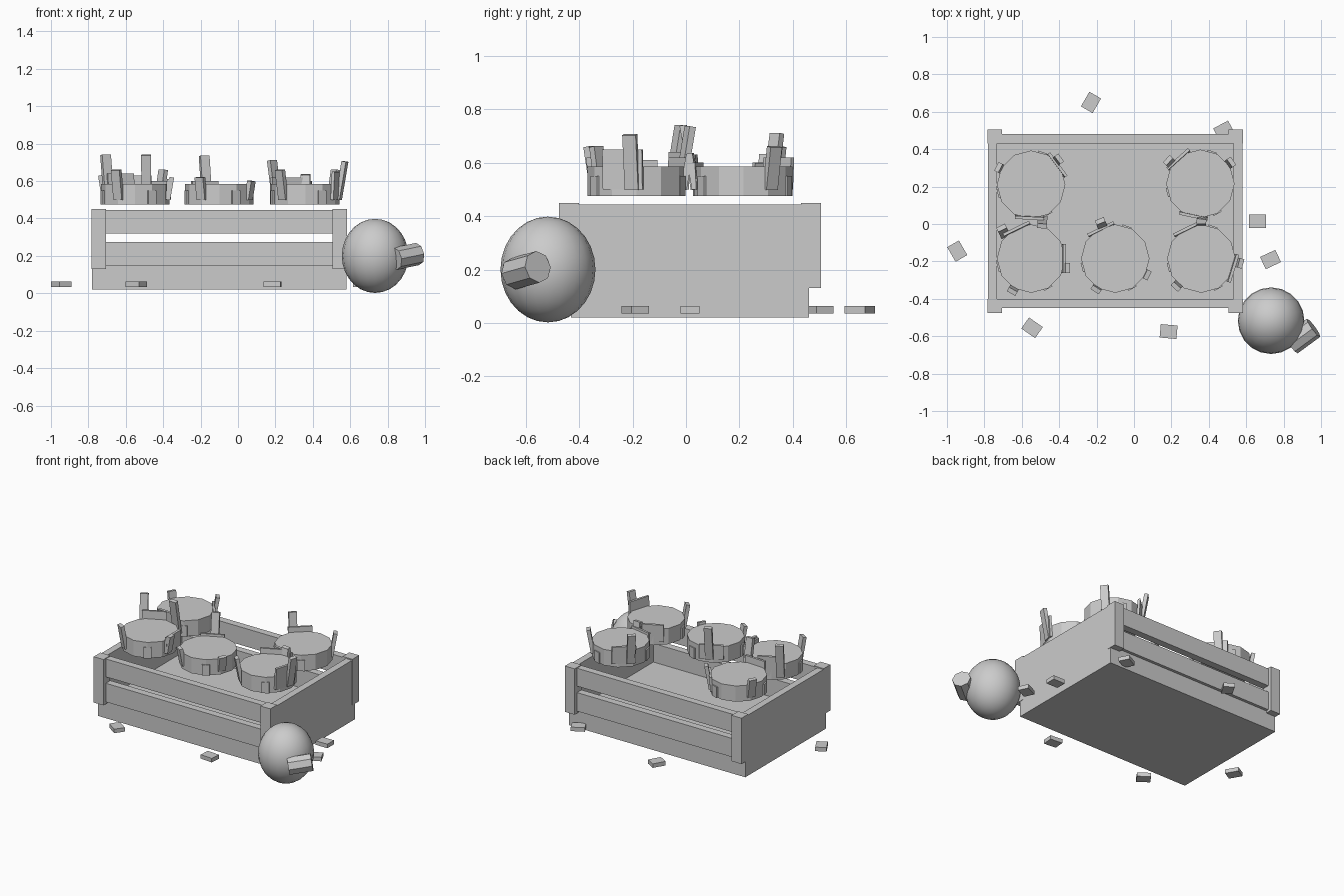
import bpy, math
from mathutils import Vector, Matrix

cube = bpy.data.objects.get("Cube")
if cube:
    bpy.data.objects.remove(cube, do_unlink=True)

grey = bpy.data.materials.new("plain_grey")
grey.use_nodes = True
grey.diffuse_color = (0.6, 0.6, 0.6, 1)
grey.node_tree.nodes["Principled BSDF"].inputs["Base Color"].default_value = (0.6, 0.6, 0.6, 1)


def finish(name):
    ob = bpy.context.object
    ob.name = name
    ob.data.materials.append(grey)
    return ob


def box(name, x0, x1, y0, y1, z0, z1):
    bpy.ops.mesh.primitive_cube_add(size=1, location=((x0 + x1) / 2, (y0 + y1) / 2, (z0 + z1) / 2))
    ob = finish(name)
    ob.scale = (x1 - x0, y1 - y0, z1 - z0)
    return ob


def plate(name, centre, angle, radius, shift, width, thick, z0, z1, lean):
    """Upright slab on a rim, leaning outwards; shift slides it along the rim."""
    bpy.ops.mesh.primitive_cube_add(size=1)
    ob = finish(name)
    height = (z1 - z0) / math.cos(math.radians(lean))
    ob.matrix_world = (Matrix.Translation((centre[0], centre[1], z0))
                       @ Matrix.Rotation(math.radians(angle), 4, 'Z')
                       @ Matrix.Translation((radius, shift, 0))
                       @ Matrix.Rotation(math.radians(lean), 4, 'Y')
                       @ Matrix.Diagonal((thick, width, height, 1))
                       @ Matrix.Translation((0, 0, 0.5)))


# Crate, built around its own centre
CX, CY = -0.10, 0.015
box("crate_base", CX - 0.68, CX + 0.68, CY - 0.445, CY + 0.445, 0.02, 0.145)
for side, word in ((-1, "right"), (1, "left")):
    xs = sorted((CX + side * 0.68, CX + side * 0.632))
    box("end_panel_" + word, *xs, CY - 0.445, CY + 0.445, 0.14, 0.443)
for side, word in ((-1, "front"), (1, "back")):
    ys = sorted((CY + side * 0.465, CY + side * 0.415))
    box("lower_slat_" + word, CX - 0.675, CX + 0.675, *ys, 0.145, 0.275)
    box("upper_slat_" + word, CX - 0.675, CX + 0.675, *ys, 0.32, 0.445)
    for end in (-1, 1):
        xs = sorted((CX + end * 0.682, CX + end * 0.606))
        py = sorted((CY + side * 0.49, CY + side * 0.416))
        box("corner_post_" + word, *xs, *py, 0.13, 0.45)

# Round tubs; each plate is (angle, shift along rim, top height)
tubs = [
    ((-0.55, 0.21), [(267, 0, 0.63), (37, 0, 0.6)],
     [(267, 0.07, 0.74), (37, 0.02, 0.66), (152, 0, 0.63)]),
    ((0.355, 0.215), [(132, 0, 0.62), (258, 0, 0.6)],
     [(136, 0.03, 0.71), (263, 0.03, 0.635), (35, 0, 0.66)]),
    ((-0.55, -0.185), [(116, 0, 0.64), (0, 0, 0.61)],
     [(116, 0.07, 0.74), (240, 0, 0.66), (0, -0.05, 0.62)]),
    ((-0.1, -0.185), [(116, 0, 0.6)],
     [(112, 0, 0.735), (333, 0, 0.6), (238, 0, 0.62)]),
    ((0.36, -0.185), [(116, 0, 0.62), (343, 0, 0.65)],
     [(345, 0.03, 0.705), (228, 0, 0.66), (90, 0, 0.63)]),
]
for centre, wide, tall in tubs:
    bpy.ops.mesh.primitive_cylinder_add(vertices=12, radius=0.183, depth=0.11,
                                        location=(*centre, 0.53))
    finish("round_tub")
    for angle, shift, top in wide:
        plate("wide_plate", centre, angle, 0.172, shift, 0.155, 0.016, 0.5, top, 3)
    for angle, shift, top in tall:
        plate("tall_tab", centre, angle, 0.175, shift, 0.052, 0.025, 0.5, top, 10)
    for angle in (70, 195, 300):
        plate("low_stub", centre, angle, 0.178, 0, 0.05, 0.014, 0.475, 0.55, 0)

# Round fruit with its stalk
bpy.ops.mesh.primitive_uv_sphere_add(segments=20, ring_count=14, radius=1,
                                     location=(0.733, -0.517, 0.2))
fruit = finish("round_fruit")
fruit.scale = (0.178, 0.178, 0.198)
bpy.ops.object.shade_smooth()
tip, root = Vector((0.96, -0.555, 0.21)), Vector((0.84, -0.643, 0.185))
bpy.ops.mesh.primitive_cylinder_add(vertices=8, radius=0.06, depth=(tip - root).length,
                                    location=(tip + root) / 2)
stalk = finish("fruit_stalk")
stalk.rotation_euler = (tip - root).to_track_quat('Z', 'Y').to_euler()

# Loose chips scattered around the crate
for x, y, angle in ((-0.23, 0.65, 60), (0.48, 0.5, 28), (0.66, 0.015, 0), (0.73, -0.19, 25),
                    (0.185, -0.575, -5), (-0.545, -0.555, -35), (-0.945, -0.145, -60)):
    chip = box("loose_chip", x - 0.045, x + 0.045, y - 0.036, y + 0.036, 0.035, 0.063)
    chip.rotation_euler.z = math.radians(angle)
